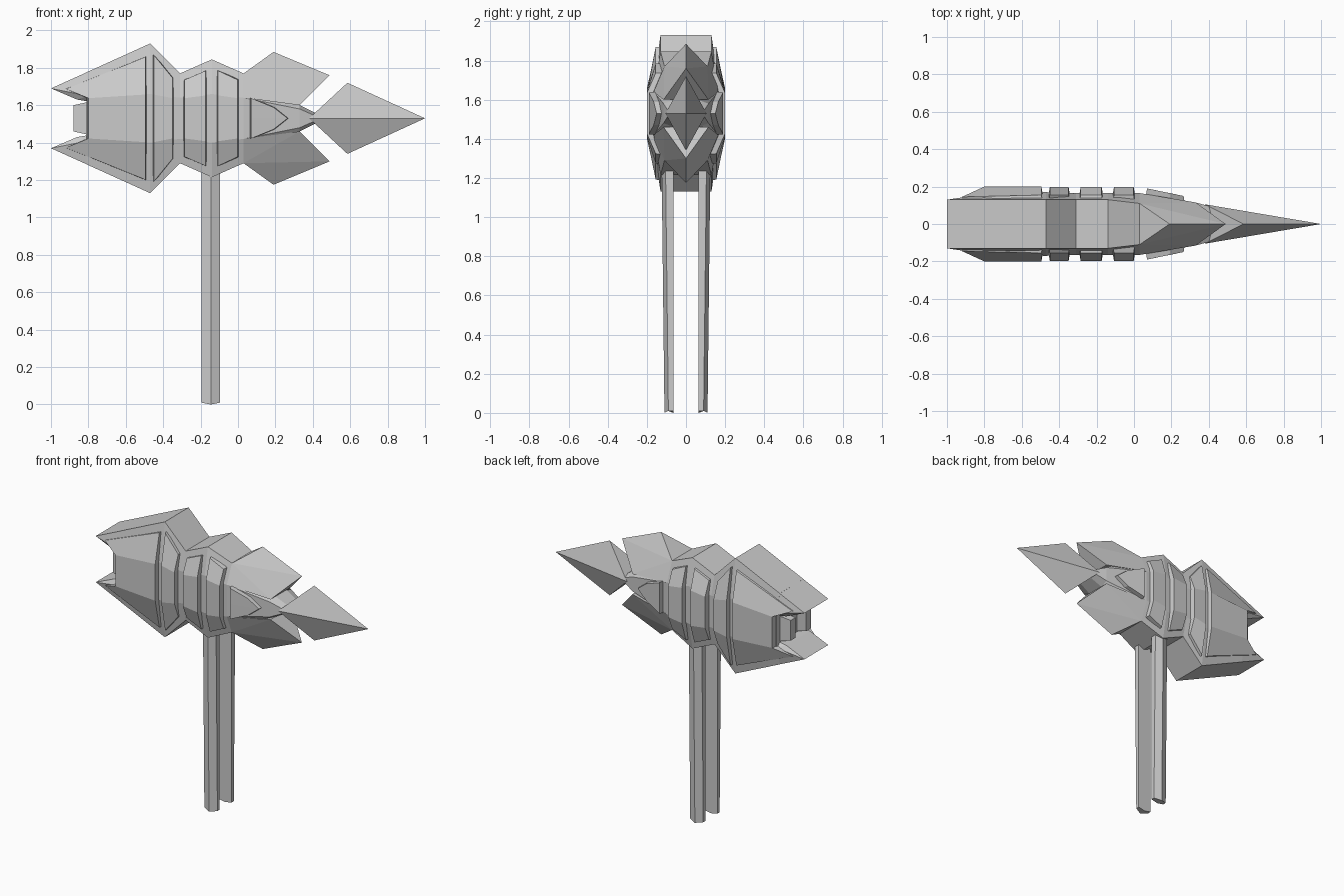
import bpy, bmesh
from mathutils import Vector

MID = 1.53  # height of the head's axis

cube = bpy.data.objects.get("Cube")
if cube:
    bpy.data.objects.remove(cube, do_unlink=True)

grey = bpy.data.materials.new("plain grey")
grey.use_nodes = True
COLOUR = (0.6, 0.6, 0.6, 1)
grey.diffuse_color = COLOUR
grey.node_tree.nodes["Principled BSDF"].inputs["Base Color"].default_value = COLOUR


def finish(name, bm):
    bmesh.ops.recalc_face_normals(bm, faces=bm.faces)
    mesh = bpy.data.meshes.new(name)
    bm.to_mesh(mesh)
    bm.free()
    mesh.materials.append(grey)
    obj = bpy.data.objects.new(name, mesh)
    bpy.context.collection.objects.link(obj)
    return obj


def loft(name, rings):
    """Skin rings of equal length and cap both ends."""
    bm = bmesh.new()
    loops = [[bm.verts.new(p) for p in ring] for ring in rings]
    n = len(loops[0])
    for a, b in zip(loops, loops[1:]):
        for i in range(n):
            j = (i + 1) % n
            bm.faces.new((a[i], a[j], b[j], b[i]))
    bm.faces.new(loops[0])
    bm.faces.new(loops[-1])
    return finish(name, bm)


def hull(name, points):
    bm = bmesh.new()
    for p in points:
        bm.verts.new(p)
    bmesh.ops.convex_hull(bm, input=bm.verts)
    bmesh.ops.dissolve_limit(bm, angle_limit=0.02, verts=bm.verts, edges=bm.edges)
    return finish(name, bm)


def flip_z(points):
    return [(x, y, 2 * MID - z) for x, y, z in points]


def both_y(points):
    return [(x, s * y, z) for x, y, z in points for s in (1, -1)]


def section(x, y_top, z_top, y_mid, z_mid):
    """Eight-sided cross-section of the head."""
    quarter = [(x, y_top, z_top), (x, y_mid, z_mid)]
    side = quarter + flip_z(quarter)[::-1]
    return side + [(px, -py, pz) for px, py, pz in side[::-1]]


def panel(name, upper, tip=None):
    """Raised plate on both flanks from (left, right) point rows, bevelled rim."""
    lefts = [Vector(l) for l, r in upper]
    rights = [Vector(r) for l, r in upper]
    lefts += [Vector(p) for p in flip_z(lefts)[::-1]]
    rights += [Vector(p) for p in flip_z(rights)[::-1]]
    if tip:
        rights.insert(len(upper), Vector(tip))
        lefts.insert(len(upper), (lefts[0] + lefts[-1]) / 2)
    pts = lefts + rights
    centre = sum(pts, Vector()) / len(pts)
    n = len(lefts)
    for sign, side in ((-1, "right"), (1, "left")):
        bm = bmesh.new()

        def add(p, inset, depth):
            x = p.x - inset * (1 if p.x > centre.x else -1)
            z = p.z + (p.z - MID) * -inset * 2
            return bm.verts.new((x, sign * (p.y - depth), z))

        fl, fr = ([add(p, 0.01, 0) for p in row] for row in (lefts, rights))
        bl, br = ([add(p, 0, 0.06) for p in row] for row in (lefts, rights))
        for i in range(n - 1):
            for a, b in ((fl, fr), (bl, br), (fl, bl), (fr, br)):
                bm.faces.new((a[i], b[i], b[i + 1], a[i + 1]))
        for i in (0, n - 1):
            bm.faces.new((fl[i], fr[i], br[i], bl[i]))
        finish(f"{name}_{side}", bm)


# Head core
loft("head_core", [
    section(-0.81, 0.13, 1.776, 0.165, 1.64),
    section(-0.47, 0.13, 1.93, 0.17, 1.66),
    section(-0.31, 0.13, 1.77, 0.165, 1.64),
    section(-0.14, 0.13, 1.845, 0.165, 1.66),
    section(0.03, 0.11, 1.77, 0.165, 1.64),
    section(0.33, 0.06, 1.60, 0.115, 1.58),
    section(0.42, 0.05, 1.555, 0.09, 1.54),
])

# Rear jaws and the prongs between them
jaw = both_y([(-1, 0.13, 1.69), (-0.8, 0.13, 1.78), (-0.86, 0.13, 1.63),
              (-0.8, 0.13, 1.62), (-0.8, 0.16, 1.65)])
hull("upper_jaw", jaw)
hull("lower_jaw", flip_z(jaw))
for s, side in ((-1, "right"), (1, "left")):
    prong = [(x, s * y, z) for x, y, h in
             ((-0.88, 0.06, 0.07), (-0.88, 0.11, 0.07),
              (-0.79, 0.06, 0.09), (-0.79, 0.13, 0.09))
             for z in (MID - h, MID + h)]
    hull(f"rear_prong_{side}", prong)

# Swept fins and front spike
fin = both_y([(0.03, 0.11, 1.77), (0.03, 0.165, 1.64), (0.33, 0.115, 1.60)])
fin += [(0.19, 0, 1.885), (0.49, 0, 1.76), (0.33, 0, 1.6)]
hull("upper_fin", fin)
hull("lower_fin", flip_z(fin))
hull("front_spike", [(0.38, 0.105, MID), (0.38, -0.105, MID), (1, 0, MID),
                     (0.585, 0, 1.72), (0.585, 0, 1.34)])

# Raised plates on the flanks
panel("head_panel", [((-0.93, 0.145, 1.69), (-0.485, 0.155, 1.865)),
                     ((-0.81, 0.2, 1.64), (-0.485, 0.2, 1.66))])
panel("collar_panel", [((-0.46, 0.155, 1.875), (-0.34, 0.155, 1.75)),
                       ((-0.46, 0.198, 1.66), (-0.34, 0.198, 1.64))])
panel("rear_band", [((-0.295, 0.155, 1.74), (-0.163, 0.155, 1.79)),
                    ((-0.295, 0.198, 1.64), (-0.163, 0.198, 1.655))])
panel("front_band", [((-0.117, 0.155, 1.79), (0.008, 0.155, 1.74)),
                     ((-0.117, 0.198, 1.655), (0.008, 0.198, 1.64))])
panel("arrow_panel", [((0.06, 0.19, 1.64), (0.2, 0.165, 1.59))],
      tip=(0.275, 0.15, MID))

# Twin handle bars, ridged on the outside and tapering downwards
for s, side in ((-1, "right"), (1, "left")):
    rings = []
    for z, flare in ((0.01, 0), (1.3, 0.015)):
        drop = 0.01 if z < 1 else 0
        rings.append([(-0.195, s * 0.065, z), (-0.145, s * 0.065, z - drop),
                      (-0.095, s * 0.065, z), (-0.095, s * (0.09 + flare), z),
                      (-0.145, s * (0.11 + flare), z - drop),
                      (-0.195, s * (0.09 + flare), z)])
    loft(f"handle_bar_{side}", rings)
